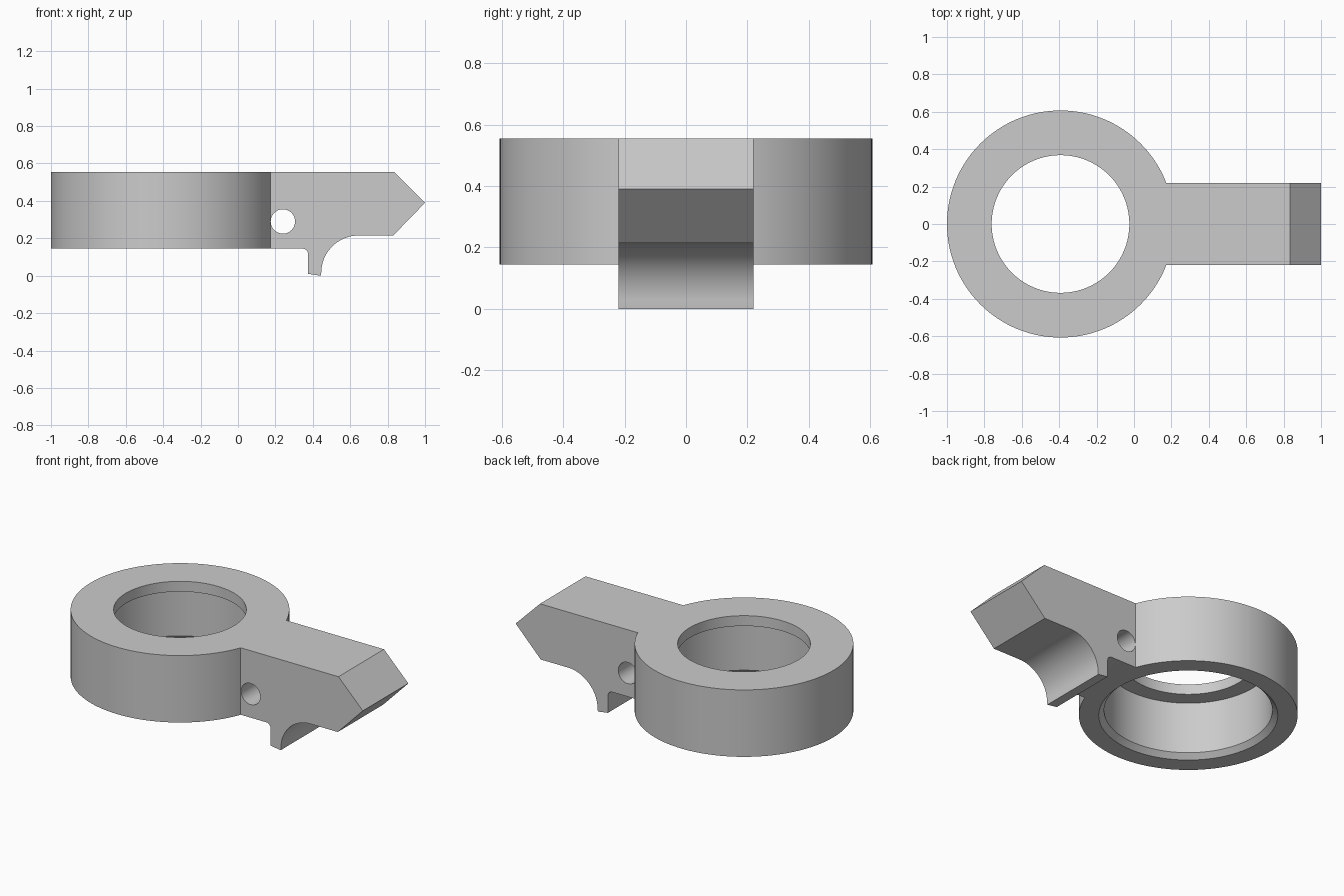
import bpy, bmesh
from math import cos, sin, pi, radians
from mathutils import Matrix, Vector

if "Cube" in bpy.data.objects:
    bpy.data.objects.remove(bpy.data.objects["Cube"])

grey = bpy.data.materials.new("plain_grey")
grey.use_nodes = True
colour = (0.6, 0.6, 0.6, 1)
grey.diffuse_color = colour
grey.node_tree.nodes["Principled BSDF"].inputs["Base Color"].default_value = colour

BOTTOM, TOP = 0.145, 0.555
RING_X = -0.393
HALF_WIDTH = 0.22


def make_object(name, bm):
    bmesh.ops.recalc_face_normals(bm, faces=bm.faces)
    mesh = bpy.data.meshes.new(name)
    bm.to_mesh(mesh)
    bm.free()
    mesh.materials.append(grey)
    obj = bpy.data.objects.new(name, mesh)
    bpy.context.collection.objects.link(obj)
    return obj


def prism(name, outline, half):
    """Extrude an x-z outline along y, centred on y = 0."""
    bm = bmesh.new()
    face = bm.faces.new([bm.verts.new((x, -half, z)) for x, z in outline])
    new = bmesh.ops.extrude_face_region(bm, geom=[face])["geom"]
    bmesh.ops.translate(bm, vec=(0, 2 * half, 0),
                        verts=[v for v in new if isinstance(v, bmesh.types.BMVert)])
    return make_object(name, bm)


def lathe(name, outline, centre_x, steps):
    """Revolve a closed radius-height outline about a vertical axis."""
    bm = bmesh.new()
    loops = []
    for i in range(steps):
        a = 2 * pi * i / steps
        loops.append([bm.verts.new((centre_x + r * cos(a), r * sin(a), z)) for r, z in outline])
    n = len(outline)
    for i in range(steps):
        a, b = loops[i], loops[(i + 1) % steps]
        for j in range(n):
            k = (j + 1) % n
            bm.faces.new((a[j], b[j], b[k], a[k]))
    return make_object(name, bm)


def arc(cx, cz, r, start, end, steps):
    angles = [radians(start + (end - start) * i / steps) for i in range(steps + 1)]
    return [(cx + r * cos(a), cz + r * sin(a)) for a in angles]


def combine(target, tool, operation):
    mod = target.modifiers.new(operation.lower(), 'BOOLEAN')
    mod.operation = operation
    mod.solver = 'EXACT'
    mod.object = tool
    bpy.context.view_layer.objects.active = target
    bpy.ops.object.modifier_apply(modifier=mod.name)
    bpy.data.objects.remove(tool)


# Ring with a wide bore, a thin lip on top and a chamfered lower mouth
ring = lathe("ring_with_arm", [
    (0.607, BOTTOM), (0.607, TOP), (0.368, TOP), (0.368, 0.492),
    (0.467, 0.492), (0.467, 0.175), (0.497, BOTTOM)], RING_X, 128)

# Arm with pointed tip, curved underside and a short hooked foot
arm = prism("arm", [(0.13, BOTTOM), (0.13, TOP), (0.835, TOP), (1.0, 0.39), (0.83, 0.215)]
            + arc(0.645, 0.015, 0.2, 90, 180, 24)
            + [(0.443, 0.0), (0.375, 0.01)]
            + arc(0.345, 0.115, 0.03, 0, 90, 6), HALF_WIDTH)
combine(ring, arm, 'UNION')

# Cross hole for the hinge pin
pin = prism("pin_hole", arc(0.24, 0.29, 0.065, 0, 352.5, 47), 0.5)
combine(ring, pin, 'DIFFERENCE')

bpy.ops.object.select_all(action='DESELECT')
ring.select_set(True)
bpy.context.view_layer.objects.active = ring
bpy.ops.object.shade_smooth_by_angle(angle=radians(25))
